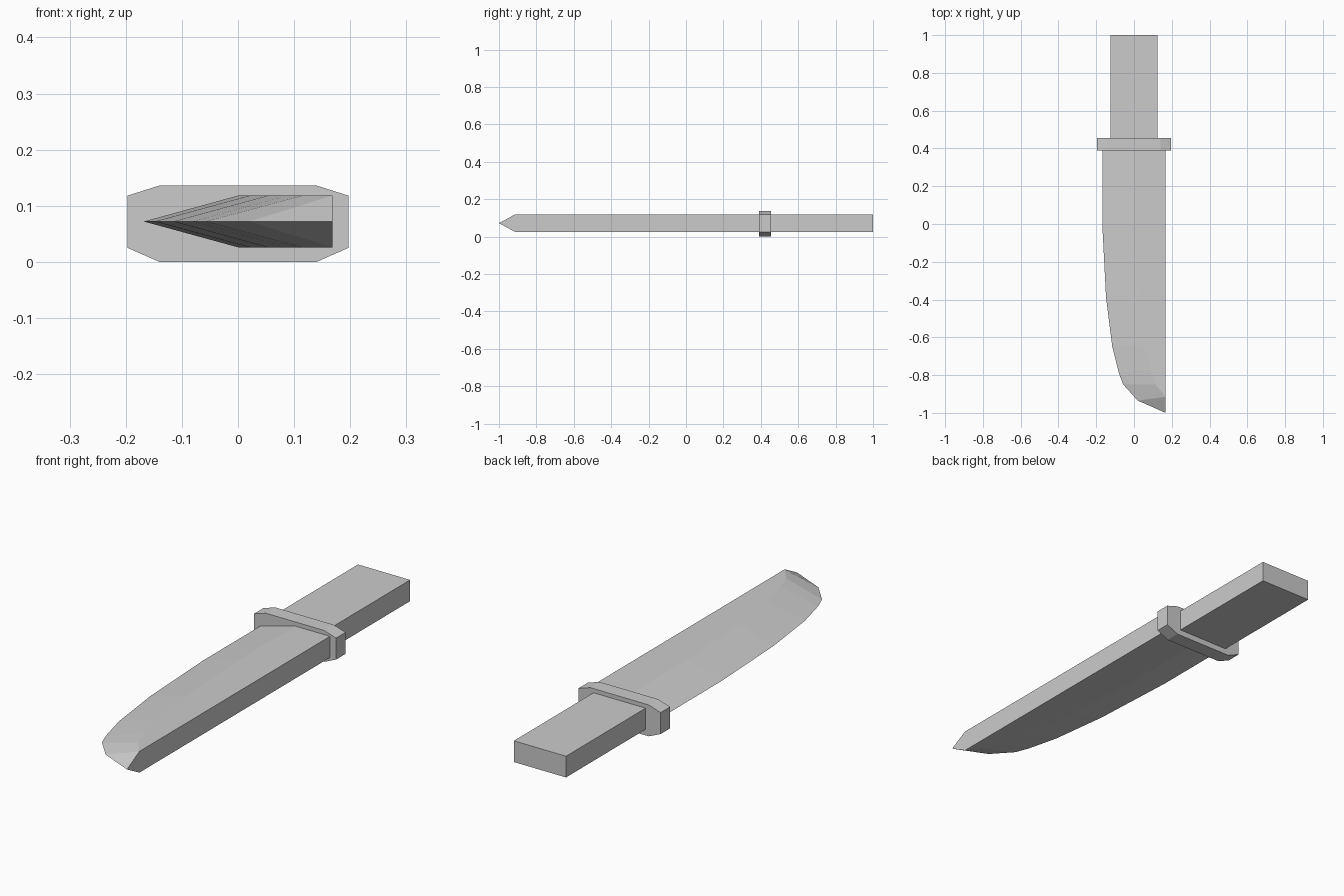
import bpy, bmesh

if "Cube" in bpy.data.objects:
    bpy.data.objects.remove(bpy.data.objects["Cube"])

MID, HALF = 0.072, 0.046      # blade / grip mid height and half thickness
SPINE = 0.168


def finish(name, bm):
    bmesh.ops.recalc_face_normals(bm, faces=bm.faces)
    mesh = bpy.data.meshes.new(name)
    bm.to_mesh(mesh)
    bm.free()
    ob = bpy.data.objects.new(name, mesh)
    bpy.context.collection.objects.link(ob)
    return ob


def prism(name, profile, y0, y1):
    """Extrude an x/z outline along y."""
    bm = bmesh.new()
    face = bm.faces.new([bm.verts.new((x, y0, z)) for x, z in profile])
    ext = bmesh.ops.extrude_face_region(bm, geom=[face], use_keep_orig=True)
    verts = [v for v in ext["geom"] if isinstance(v, bmesh.types.BMVert)]
    bmesh.ops.translate(bm, vec=(0, y1 - y0, 0), verts=verts)
    return finish(name, bm)


# Blade: cutting edge curve and the matching top-of-bevel curve
edge = [(-0.168, 0.39), (-0.168, 0.0), (-0.148, -0.39), (-0.115, -0.65),
        (-0.08, -0.79), (-0.057, -0.85), (0.02, -0.935)]
bevel = [(0.0, 0.39), (0.0, 0.0), (0.02, -0.39), (0.053, -0.64),
         (0.088, -0.77), (0.115, -0.85), (SPINE, -0.915)]
bm = bmesh.new()
cut = [bm.verts.new((x, y, MID)) for x, y in edge]
tip = bm.verts.new((SPINE, -1.0, MID))
flats, heels = [], []
for side in (1, -1):
    z = MID + side * HALF
    flat = [bm.verts.new((x, y, z)) for x, y in bevel]
    heel = bm.verts.new((SPINE, 0.39, z))
    for i in range(len(cut) - 1):
        bm.faces.new((cut[i], cut[i + 1], flat[i + 1], flat[i]))
    bm.faces.new((cut[-1], tip, flat[-1]))
    bm.faces.new(flat + [heel])
    flats.append(flat)
    heels.append(heel)
bm.faces.new((heels[0], heels[1], flats[1][-1], tip, flats[0][-1]))
bm.faces.new((cut[0], flats[0][0], heels[0], heels[1], flats[1][0]))
finish("blade", bm)

# Guard: flat octagonal plate
prism("guard", [(-0.14, 0), (0.14, 0), (0.197, 0.025), (0.197, 0.118),
                (0.14, 0.136), (-0.14, 0.136), (-0.197, 0.118), (-0.197, 0.025)],
      0.39, 0.455)

# Handle: plain rectangular bar
prism("handle", [(-0.125, MID - HALF), (0.125, MID - HALF),
                 (0.125, MID + HALF), (-0.125, MID + HALF)], 0.455, 1.0)
